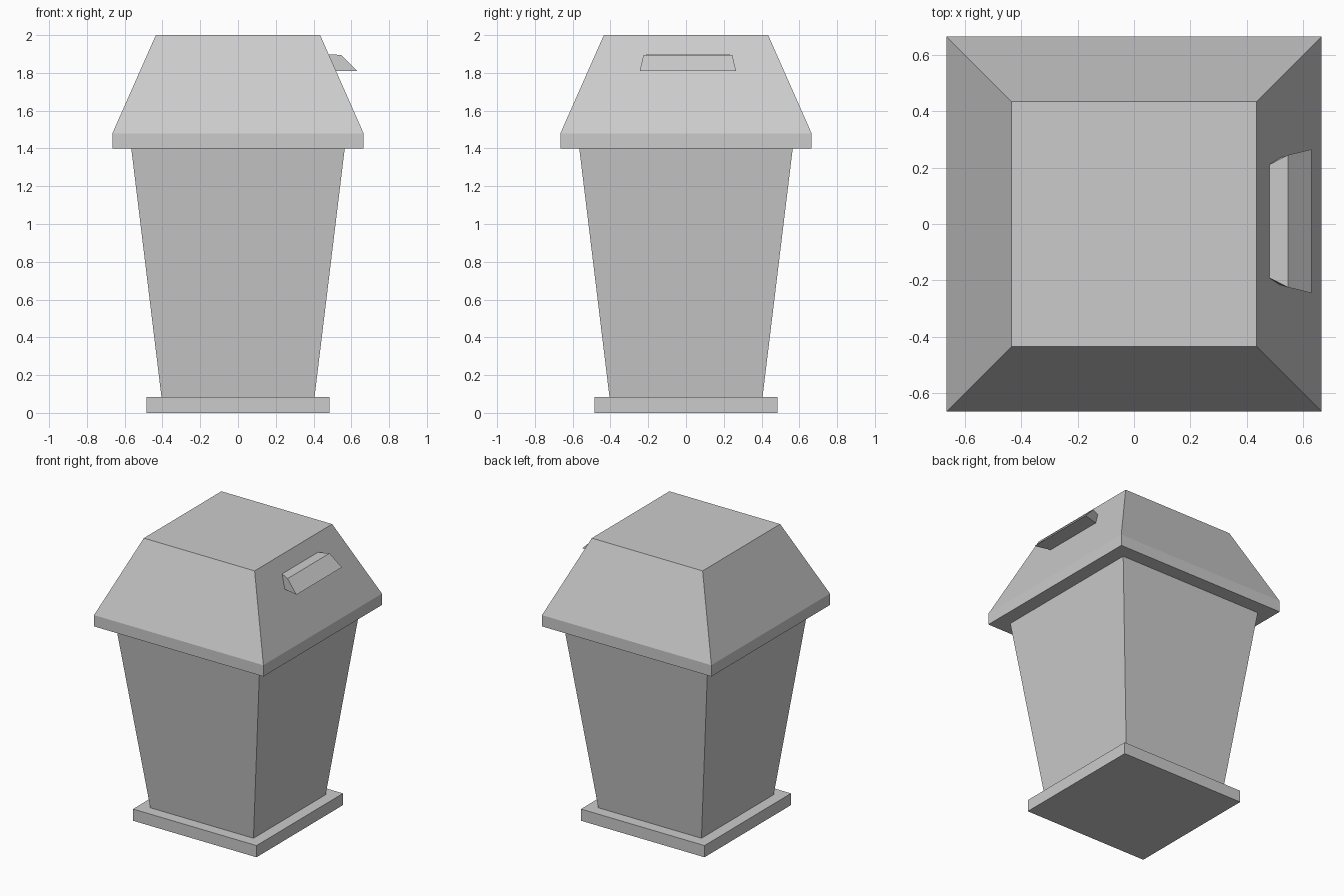
import bpy

if "Cube" in bpy.data.objects:
    bpy.data.objects.remove(bpy.data.objects["Cube"])


def loft(name, rings):
    """Closed solid skinned through four-cornered rings, listed end to end."""
    verts = [p for ring in rings for p in ring]
    n = len(rings)
    faces = [(3, 2, 1, 0), tuple(range(4 * n - 4, 4 * n))]
    for r in range(n - 1):
        for i in range(4):
            j = (i + 1) % 4
            faces.append((4 * r + i, 4 * r + j, 4 * r + 4 + j, 4 * r + 4 + i))
    mesh = bpy.data.meshes.new(name)
    mesh.from_pydata(verts, [], faces)
    obj = bpy.data.objects.new(name, mesh)
    bpy.context.collection.objects.link(obj)
    return obj


def square(h, z):
    return [(-h, -h, z), (h, -h, z), (h, h, z), (-h, h, z)]


# Base plinth, tapered bin body and hipped lid with a straight rim
loft("base", [square(0.485, 0), square(0.485, 0.083)])
loft("body", [square(0.405, 0.083), square(0.565, 1.4)])
loft("lid", [square(0.665, 1.4), square(0.665, 1.48), square(0.435, 2.0)])

# Lid handle: wedge profile (x, z, half width) flaring outward from the lid
profile = [(0.515, 1.81, 0.225), (0.63, 1.81, 0.255),
           (0.547, 1.895, 0.235), (0.478, 1.898, 0.2)]
loft("lid_handle", [[(x, 0.01 + s * w, z) for x, z, w in profile] for s in (1, -1)])
